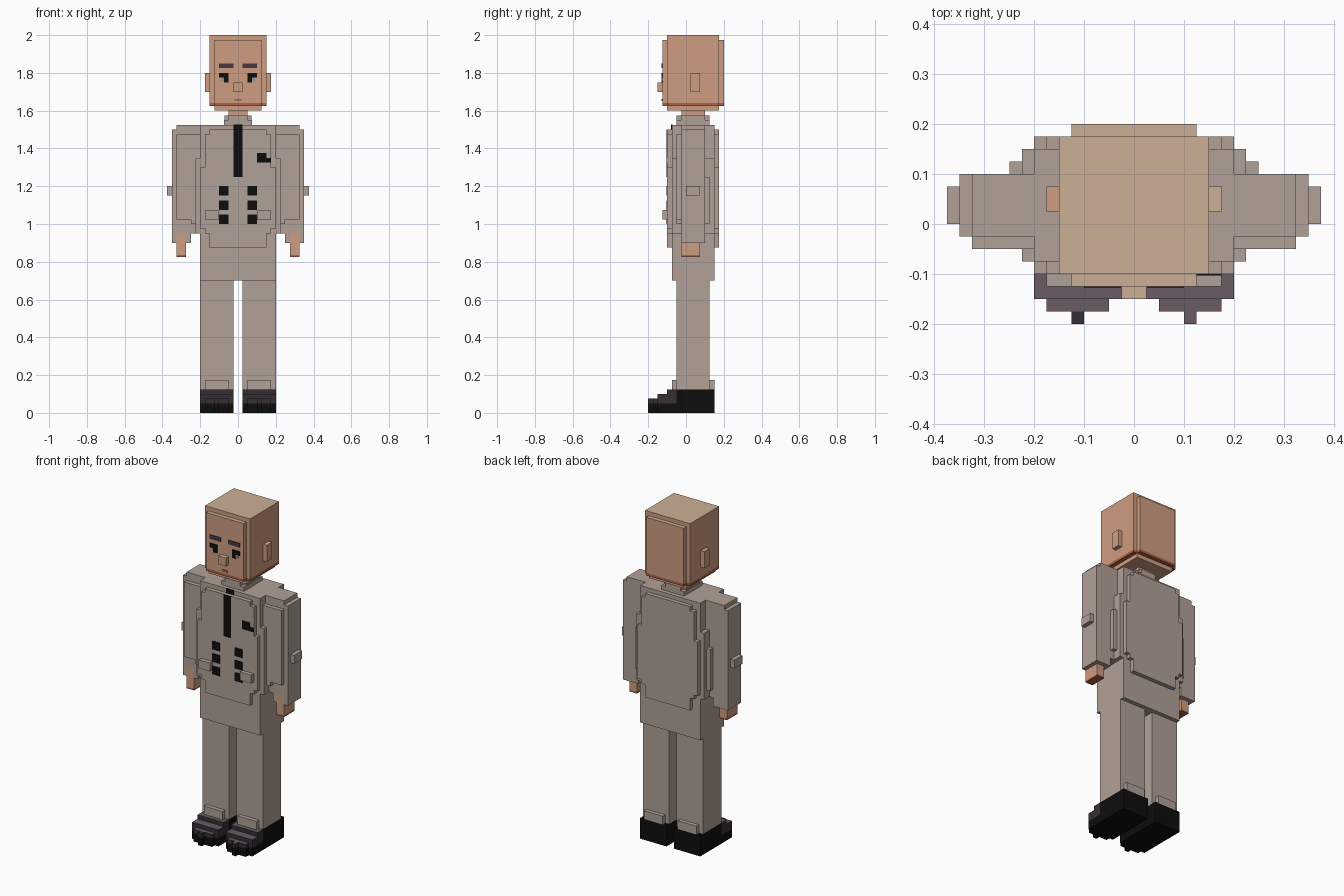
import bpy
import bmesh

U = 0.025  # size of one block

old = bpy.data.objects.get("Cube")
if old:
    bpy.data.objects.remove(old, do_unlink=True)


def material(name, r, g, b):
    def lin(c):
        c /= 255
        return c / 12.92 if c < 0.04 else ((c + 0.055) / 1.055) ** 2.4
    colour = (lin(r), lin(g), lin(b), 1)
    mat = bpy.data.materials.new(name)
    mat.use_nodes = True
    mat.diffuse_color = colour
    for node in mat.node_tree.nodes:
        if node.type == "BSDF_PRINCIPLED":
            node.inputs["Base Color"].default_value = colour
    return mat


cloth = material("suit grey", 177, 161, 151)
skin = material("skin", 207, 158, 130)
skin_top = material("light skin", 204, 176, 150)
skin_dark = material("reddish skin", 172, 98, 72)
black = material("black", 13, 13, 13)
leather = material("dark leather", 54, 46, 52)
leather_top = material("worn leather", 104, 92, 99)
brow = material("brow grey", 70, 58, 62)
pale = material("eye grey", 150, 150, 150)


def blocks(name, mat, boxes, top=None, side=1):
    """One object from boxes (x0, x1, y0, y1, z0, z1) in blocks; side=-1 mirrors in x.
    Upward faces take the top material if one is given."""
    bm = bmesh.new()
    for x0, x1, y0, y1, z0, z1 in boxes:
        verts = bmesh.ops.create_cube(bm, size=1)["verts"]
        for v in verts:
            v.co.x = (x1 if v.co.x > 0 else x0) * U * side
            v.co.y = (y1 if v.co.y > 0 else y0) * U
            v.co.z = (z1 if v.co.z > 0 else z0) * U
    bmesh.ops.recalc_face_normals(bm, faces=bm.faces)
    bm.normal_update()
    for f in bm.faces:
        f.material_index = 1 if top and f.normal.z > 0.5 else 0
    mesh = bpy.data.meshes.new(name)
    bm.to_mesh(mesh)
    bm.free()
    mesh.materials.append(mat)
    if top:
        mesh.materials.append(top)
    obj = bpy.data.objects.new(name, mesh)
    bpy.context.collection.objects.link(obj)
    return obj


def pair(name, mat, boxes, top=None):
    for label, side in (("left", 1), ("right", -1)):
        blocks(f"{label}_{name}", mat, boxes, top, side)


def plate(front, x0, x1, z0, z1):
    """Thin box lying on a front surface."""
    return (x0, x1, front - 0.15, front + 0.1, z0, z1)


# Head, jaw, nose and neck
blocks("head", skin, [(-6, 6, -4, 7, 65.6, 80), (-5, 5, -5, 8, 65.6, 79),
                      (-5, 5, -4, 7, 64, 65)], skin_top)
blocks("jaw_band", skin_dark, [(-6, 6, -4, 7, 65, 65.6), (-5, 5, -5, 8, 65, 65.6)])
blocks("nose", skin, [(-1, 1, -6, -5, 68, 70)], skin_top)
blocks("neck", skin, [(-2, 2, -1, 4, 60, 64)])
pair("ear", skin, [(6, 7, 1, 3, 68, 72)], skin_top)

# Face details
face = -5
blocks("mouth", skin_dark, [plate(face, -0.7, 0.7, 66, 66.5)])
pair("eyebrow", brow, [plate(face, 1, 4, 73, 74)])
pair("eye", black, [plate(face, 2, 4, 71, 72), plate(face, 2, 3, 70, 71)])
pair("eye_white", pale, [plate(face, 3, 3.6, 70.3, 71)])

# Jacket: a core with stepped panels front and back, and a collar
panels = [(-6, 6, -4, 7, 35, 60), (-7, 7, -4, 7, 38, 59), (-8, 8, -4, 7, 39, 52)]
blocks("jacket", cloth, [(-8, 8, -3, 6, 35, 61)] + panels)
blocks("collar", cloth, [(-3, 3, -2, 5, 61, 62), (-2.9, 2.9, -1, 4, 61, 63),
                         (-2, 2, -2, 5, 61, 63)])
pair("jacket_side", cloth, [(8, 9, -3, 6, 38, 54), (8, 10, -2, 5, 40, 50)])
pair("pocket_flap", cloth, [(4, 7, -5, -4, 41, 43)])

# Tie, buttons and breast pocket cloth
chest = -4
blocks("tie", black, [plate(chest, -1, 1, 50, 60), (-1, 1, -3.15, -2.9, 60, 61.1)])
pair("buttons", black, [plate(chest, 2, 4, z, z + 2) for z in (40, 43, 46)])
blocks("breast_pocket_cloth", black, [plate(chest, 4, 6, 54, 55), plate(chest, 4, 7, 53, 54)])

# Sleeves with open cuffs, elbow tabs and hands
pair("sleeve", cloth, [(8, 13, -1, 4, 40, 61), (9, 14, -1, 4, 38, 60), (8, 13, -2, 4, 41, 59),
                       (10, 11, -1, 4, 36, 38), (13, 14, -1, 4, 36, 38),
                       (11, 13, 3, 4, 36, 38)])
pair("elbow_tab", cloth, [(14, 15, 0, 3, 46, 48)])
pair("hand", skin, [(11, 13, -1, 3, 33.4, 38)])
pair("hand_underside", skin_dark, [(11, 13, -1, 3, 33, 33.4)])

# Trousers
blocks("hips", cloth, [(-8, 8, -3, 6, 28, 35)])
pair("trouser_leg", cloth, [(1, 8, -2, 5, 5, 28), (2, 7, -3, 6, 5, 7)])

# Shoes: black heel and sole with a stepped leather toe
pair("shoe", black, [(1, 8, -2, 6, 0, 5), (1, 8, -6, -2, 0, 2),
                     (2, 7, -7, -6, 0, 2), (4, 5, -8, -7, 0, 2)])
pair("shoe_toe", leather, [(1, 8, -4, -2, 2, 5), (1, 8, -6, -4, 2, 4),
                           (2, 7, -7, -6, 2, 3), (4, 5, -8, -7, 2, 3)], leather_top)
